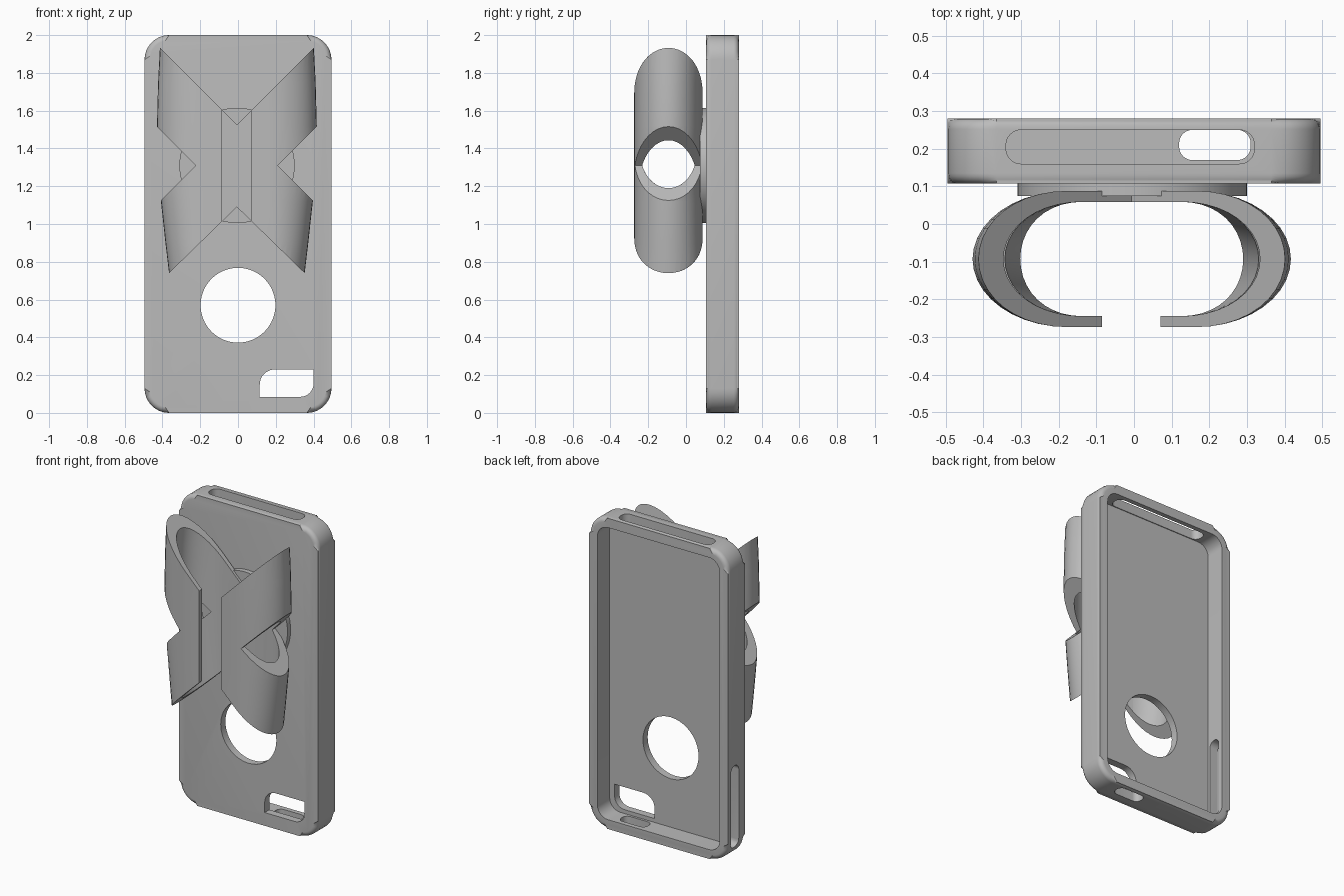
import bpy, bmesh, math
from mathutils import Vector

old = bpy.data.objects.get("Cube")
if old:
    bpy.data.objects.remove(old, do_unlink=True)

grey = bpy.data.materials.new("grey plastic")
grey.use_nodes = True
COLOR = (0.5, 0.5, 0.5, 1)
grey.diffuse_color = COLOR
grey.node_tree.nodes["Principled BSDF"].inputs["Base Color"].default_value = COLOR


def make(name, bm):
    bmesh.ops.recalc_face_normals(bm, faces=bm.faces)
    mesh = bpy.data.meshes.new(name)
    bm.to_mesh(mesh)
    bm.free()
    mesh.materials.append(grey)
    ob = bpy.data.objects.new(name, mesh)
    bpy.context.collection.objects.link(ob)
    return ob


def rounded(u0, u1, v0, v1, radii, seg=8):
    """Rectangle outline; radii run bottom left, bottom right, top right, top left."""
    corners = [(u0, v0, 1, 1), (u1, v0, -1, 1), (u1, v1, -1, -1), (u0, v1, 1, -1)]
    pts = []
    for i, ((u, v, su, sv), r) in enumerate(zip(corners, radii)):
        if r == 0:
            pts.append((u, v))
            continue
        for k in range(seg + 1):
            a = math.pi + (i + k / seg) * math.pi / 2
            pts.append((u + su * r + r * math.cos(a), v + sv * r + r * math.sin(a)))
    return pts


def prism(name, pts, axis, lo, hi, bevel=0):
    """Extrude an outline along an axis, optionally rounding the cap edges."""
    place = {"x": lambda u, v, w: (w, u, v),
             "y": lambda u, v, w: (u, w, v),
             "z": lambda u, v, w: (u, v, w)}[axis]
    bm = bmesh.new()
    rings = [[bm.verts.new(place(u, v, w)) for u, v in pts] for w in (lo, hi)]
    caps = [bm.faces.new(r) for r in rings]
    n = len(pts)
    for i in range(n):
        j = (i + 1) % n
        bm.faces.new((rings[0][i], rings[0][j], rings[1][j], rings[1][i]))
    if bevel:
        edges = [e for c in caps for e in c.edges]
        bmesh.ops.bevel(bm, geom=edges, offset=bevel, segments=5, profile=0.5,
                        affect="EDGES")
    return make(name, bm)


def circle(u, v, r, n=64):
    return [(u + r * math.cos(2 * math.pi * i / n), v + r * math.sin(2 * math.pi * i / n))
            for i in range(n)]


def activate(ob):
    bpy.ops.object.select_all(action="DESELECT")
    ob.select_set(True)
    bpy.context.view_layer.objects.active = ob


def cut(ob, cutters):
    activate(ob)
    for c in cutters:
        m = ob.modifiers.new("cut", "BOOLEAN")
        m.operation, m.solver, m.object = "DIFFERENCE", "EXACT", c
        bpy.ops.object.modifier_apply(modifier=m.name)
        bpy.data.objects.remove(c, do_unlink=True)


def smooth(ob):
    activate(ob)
    bpy.ops.object.shade_smooth_by_angle(angle=math.radians(35))


# Phone case: rounded tray, open at the back, with its openings
case = prism("phone_case", rounded(-0.495, 0.495, 0, 2, [0.13] * 4), "y", 0.107, 0.28, 0.028)
cut(case, [
    prism("cavity", rounded(-0.435, 0.435, 0.06, 1.94, [0.075] * 4), "y", 0.155, 0.4),
    prism("round_window", circle(0, 0.57, 0.198), "y", 0, 0.3),
    prism("camera_window", rounded(0.115, 0.4, 0.085, 0.23, [0, 0.07, 0, 0.08]), "y", 0, 0.2),
    prism("top_slot", rounded(-0.34, 0.32, 0.16, 0.25, [0.04] * 4), "z", 1.9, 2.1),
    prism("bottom_slot", rounded(0.12, 0.31, 0.17, 0.25, [0.035] * 4), "z", -0.1, 0.1),
    prism("side_slot", rounded(0.17, 0.25, 0.08, 0.61, [0.039] * 4), "x", -0.6, -0.4),
])
smooth(case)

# Round pad joining the clip to the case
smooth(prism("mount_pad", circle(-0.005, 1.31, 0.305), "y", 0.075, 0.115))

# Clip: tapered oval sleeve, thick at the sides and thin front and back
CX, CY = -0.006, -0.093


def oval(half_x, half_y, flat, n=20):
    """Flat-sided oval: two half ellipses joined by straight runs."""
    pts = []
    for side in (1, -1):
        for k in range(n + 1):
            a = -math.pi / 2 + math.pi * k / n
            pts.append((CX + side * (flat + (half_x - flat) * math.cos(a)),
                        CY + side * half_y * math.sin(a)))
    return pts


bm = bmesh.new()
outer, inner = [], []
for z, half in ((0.68, 0.352), (0.9, 0.378), (1.12, 0.402), (1.31, 0.416),
                (1.52, 0.423), (1.75, 0.417), (2.0, 0.404)):
    for store, pts in ((outer, oval(half, 0.181, 0.17)),
                       (inner, oval(half - 0.07, 0.152, 0.13))):
        store.append([bm.verts.new((x, y, z)) for x, y in pts])
count = len(outer[0])
for i in range(count):
    j = (i + 1) % count
    for rings in (outer, inner):
        for a, b in zip(rings, rings[1:]):
            bm.faces.new((a[i], a[j], b[j], b[i]))
    for end in (0, -1):
        bm.faces.new((outer[end][i], outer[end][j], inner[end][j], inner[end][i]))
clip = make("butterfly_clip", bm)


def wedge(name, *pts):
    return prism(name, [(CX + x, z) for x, z in pts], "y", -0.5, 0.5)


# Butterfly outline: top and bottom vees, side notches, front gap
cut(clip, [
    wedge("top_vee", (0, 1.525), (0.7, 2.225), (-0.7, 2.225)),
    wedge("bottom_vee", (0, 1.09), (0.6, 0.505), (-0.6, 0.505)),
    wedge("left_notch", (0.217, 1.31), (0.6, 1.693), (0.6, 0.927)),
    wedge("right_notch", (-0.217, 1.31), (-0.6, 1.693), (-0.6, 0.927)),
    prism("front_gap", [(-0.085, -0.4), (0.07, -0.4), (0.07, -0.15), (-0.085, -0.15)],
          "z", 0.5, 2.2),
])
smooth(clip)
